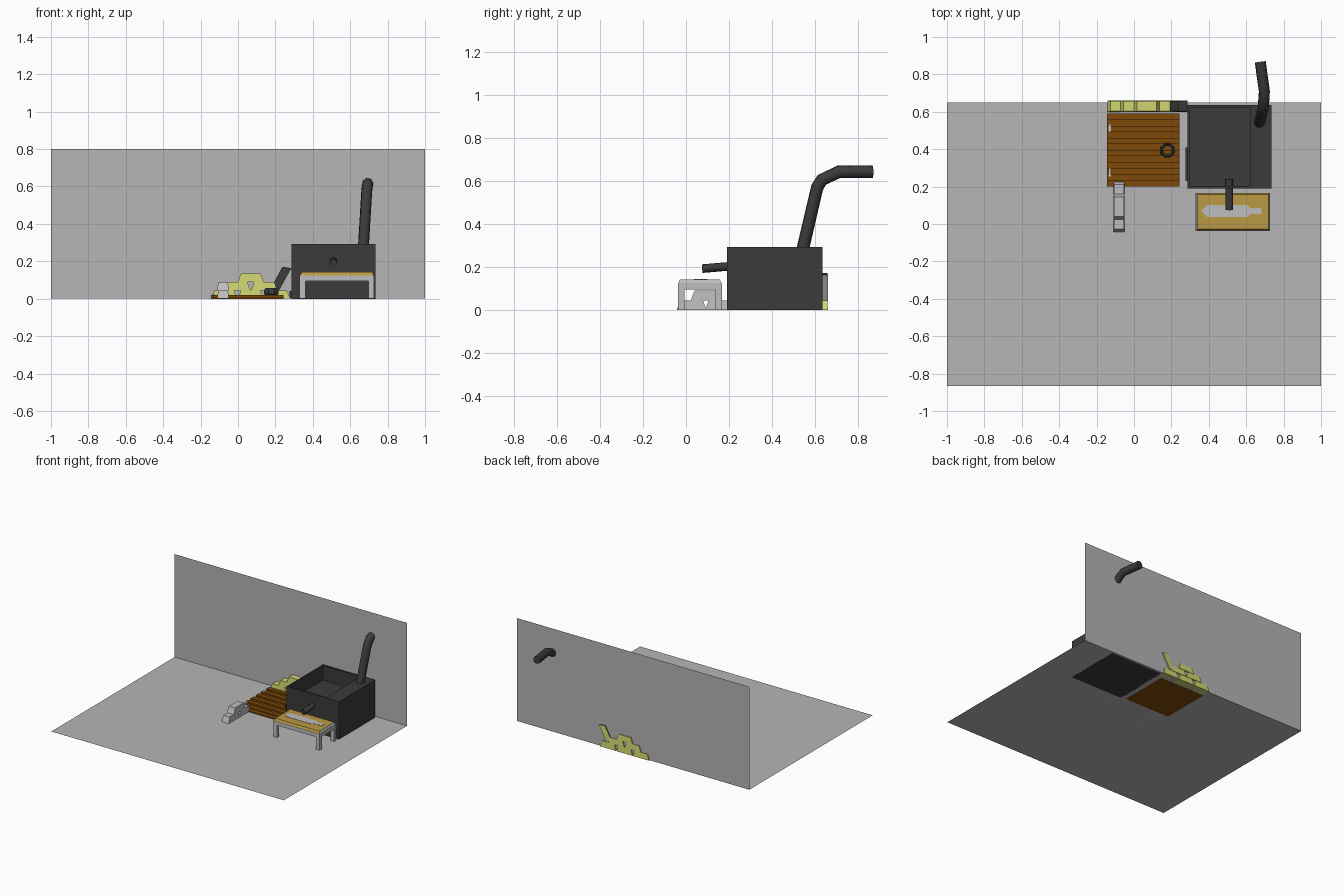
import bpy, bmesh, math
from mathutils import Matrix, Vector

if "Cube" in bpy.data.objects:
    bpy.data.objects.remove(bpy.data.objects["Cube"])


def mat(name, srgb):
    m = bpy.data.materials.new(name)
    m.diffuse_color = tuple((c / 255) ** 2.2 for c in srgb) + (1,)
    m.use_nodes = True
    m.node_tree.nodes["Principled BSDF"].inputs["Base Color"].default_value = m.diffuse_color
    return m


STONE = mat("stone_grey", (180, 180, 180))
IRON = mat("dark_iron", (61, 61, 61))
STEEL = mat("light_steel", (188, 188, 188))
GOLD = mat("pale_gold", (208, 212, 112))
OAK = mat("tan_wood", (186, 152, 70))
WOOD = mat("brown_wood", (126, 75, 16))


def finish(name, bm, *mats, rule=None):
    bmesh.ops.recalc_face_normals(bm, faces=bm.faces)
    if rule:
        for f in bm.faces:
            f.normal_update()
            f.material_index = rule(f)
    me = bpy.data.meshes.new(name)
    bm.to_mesh(me)
    bm.free()
    for m in mats:
        me.materials.append(m)
    ob = bpy.data.objects.new(name, me)
    bpy.context.collection.objects.link(ob)
    return ob


def add_box(bm, x0, x1, y0, y1, z0, z1):
    size = Matrix.Diagonal((x1 - x0, y1 - y0, z1 - z0, 1))
    centre = Matrix.Translation(((x0 + x1) / 2, (y0 + y1) / 2, (z0 + z1) / 2))
    return bmesh.ops.create_cube(bm, size=1, matrix=centre @ size)["verts"]


def boxes(name, m, *dims):
    bm = bmesh.new()
    for d in dims:
        add_box(bm, *d)
    return finish(name, bm, m)


def plane(name, m, pts):
    bm = bmesh.new()
    bm.faces.new([bm.verts.new(p) for p in pts])
    me = bpy.data.meshes.new(name)
    bm.to_mesh(me)
    bm.free()
    me.materials.append(m)
    bpy.context.collection.objects.link(bpy.data.objects.new(name, me))


def prism(name, m, pts, z0, z1):
    bm = bmesh.new()
    f = bm.faces.new([bm.verts.new((x, y, z0)) for x, y in pts])
    top = bmesh.ops.extrude_face_region(bm, geom=[f])["geom"]
    bmesh.ops.translate(bm, vec=(0, 0, z1 - z0),
                        verts=[v for v in top if isinstance(v, bmesh.types.BMVert)])
    return finish(name, bm, m)


def ingot(name, loc, mats, yaw=0, lean=0, rule=None):
    # bar with tapered ends, base centred on loc
    bm = bmesh.new()
    for v in add_box(bm, -0.069, 0.069, -0.03, 0.03, 0, 0.045):
        if v.co.z > 0.02:
            v.co.x *= 0.76
            v.co.y *= 0.9
    rot = Matrix.Rotation(yaw, 4, 'Z') @ Matrix.Rotation(lean, 4, 'Y')
    bm.transform(Matrix.Translation(loc) @ rot)
    return finish(name, bm, *mats, rule=rule)


def tube(name, m, pts, r):
    cu = bpy.data.curves.new(name, 'CURVE')
    cu.dimensions = '3D'
    cu.bevel_depth = r
    cu.bevel_resolution = 2
    cu.use_fill_caps = True
    sp = cu.splines.new('POLY')
    sp.points.add(len(pts) - 1)
    for p, co in zip(sp.points, pts):
        p.co = (*co, 1)
    cu.materials.append(m)
    ob = bpy.data.objects.new(name, cu)
    bpy.context.collection.objects.link(ob)


# room
plane("floor", STONE, [(-1, -0.865, 0), (1, -0.865, 0), (1, 0.65, 0), (-1, 0.65, 0)])
plane("back_wall", STONE, [(-1, 0.65, 0), (1, 0.65, 0), (1, 0.65, 0.8), (-1, 0.65, 0.8)])

# forge: base, thin rim walls, raised ledge under the flue
lo = -0.0005
boxes("forge_body", IRON,
      (0.285, 0.735, 0.19, 0.635, lo, 0.18),
      (0.285, 0.297, 0.19, 0.635, 0.18, 0.292),
      (0.297, 0.62, 0.19, 0.203, 0.18, 0.292),
      (0.297, 0.62, 0.62, 0.635, 0.18, 0.292),
      (0.62, 0.735, 0.19, 0.635, 0.18, 0.292))
boxes("ash_plate", IRON, (0.276, 0.285, 0.23, 0.41, 0, 0.04))
tube("flue_pipe", IRON, [(0.67, 0.54, 0.27), (0.688, 0.61, 0.57), (0.692, 0.632, 0.605),
                         (0.697, 0.71, 0.642), (0.675, 0.867, 0.643)], 0.03)
tube("air_nozzle", IRON, [(0.51, 0.075, 0.192), (0.51, 0.24, 0.206)], 0.02)

# casting table
legs = [(x, x + 0.03, y, y + 0.03, 0, 0.095) for x in (0.33, 0.698) for y in (-0.038, 0.137)]
boxes("table_frame", STEEL, (0.33, 0.728, -0.038, 0.167, 0.095, 0.125), *legs)
bm = bmesh.new()
for v in add_box(bm, 0.332, 0.726, -0.036, 0.165, 0.125, 0.142):
    if v.co.z > 0.13:
        v.co.x += 0.008 if v.co.x < 0.5 else -0.008
        v.co.y += 0.008 if v.co.y < 0.05 else -0.008
finish("table_top", bm, OAK, STEEL, rule=lambda f: int(abs(f.normal.x) > 0.5))
half = [(0.39, 0.032), (0.605, 0.032), (0.622, 0.016), (0.683, 0.016)]
prism("blade_mould", STEEL,
      [(0.36, 0.069)] + [(x, 0.069 - w) for x, w in half] + [(x, 0.069 + w) for x, w in half[::-1]],
      0.1415, 0.144)

# trapdoor of ridged planks with hinges and a ring
n = 12
w = 0.39 / n
boxes("trapdoor", WOOD, *[(-0.145, 0.243, 0.2 + i * w, 0.2 + (i + 1) * w, lo, 0.019 if i % 2 else 0.009)
                          for i in range(n)])
boxes("trapdoor_hinges", STEEL, *[(-0.137, -0.122, y - 0.022, y + 0.022, 0.01, 0.022) for y in (0.275, 0.515)])
bm = bmesh.new()
rings = []
for r, z in ((0.03, 0.018), (0.042, 0.024), (0.042, 0.045), (0.034, 0.056), (0.024, 0.045)):
    rings.append([bm.verts.new((0.178 + r * math.cos(a * math.pi / 4 + math.pi / 8),
                                0.395 + r * math.sin(a * math.pi / 4 + math.pi / 8), z)) for a in range(8)])
for i in range(5):
    a, b = rings[i], rings[(i + 1) % 5]
    for k in range(8):
        bm.faces.new((a[k], a[(k + 1) % 8], b[(k + 1) % 8], b[k]))
finish("trapdoor_ring", bm, IRON)

# pyramid of gold bars against the wall
for row, count in enumerate((3, 2, 1)):
    for i in range(count):
        ingot(f"gold_bar_{row}_{i}", (0.068 + (i - (count - 1) / 2) * 0.142, 0.63, row * 0.045), [GOLD])

# bar leaning on the forge: dark, pale underside, gold back
ingot("leaning_bar", (0.252, 0.63, 0.103), [IRON, GOLD, STEEL], lean=-math.radians(61),
      rule=lambda f: 1 if f.normal.y > 0.5 else 2 if f.normal.x > 0.7 else 0)

# steel bars
for i, (y, z) in enumerate(((0.026, 0), (0.158, 0), (0.092, 0.045))):
    ingot(f"steel_bar_{i}", (-0.08, y, z), [STEEL], yaw=math.pi / 2)
